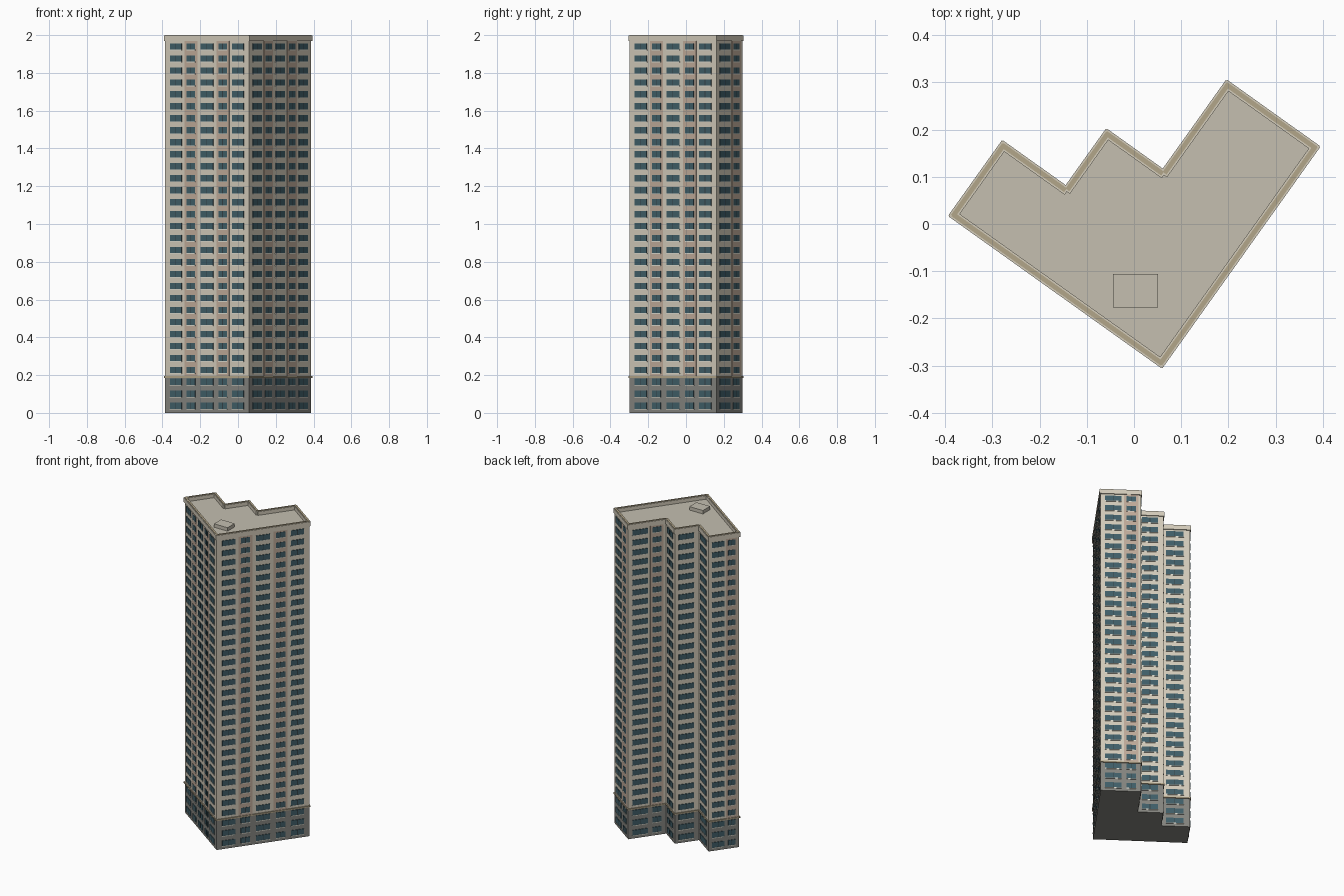
import bpy, bmesh, math
from mathutils import Vector, Matrix

if "Cube" in bpy.data.objects:
    bpy.data.objects.remove(bpy.data.objects["Cube"])

ANG = math.radians(35.5)
U = Vector((math.cos(ANG), -math.sin(ANG), 0))
V = Vector((math.sin(ANG), math.cos(ANG), 0))
ORIGIN = Vector((-0.394, 0.017, 0))
POD, ROOF, TOP = 0.19, 1.974, 2.0
FLOORS = 31
PITCH = 1.966 / FLOORS


def mat(name, rgb):
    m = bpy.data.materials.new(name)
    lin = [c / 12.92 if c < 0.04 else ((c + 0.055) / 1.055) ** 2.4 for c in rgb]
    m.diffuse_color = (*lin, 1)
    m.use_nodes = True
    m.node_tree.nodes["Principled BSDF"].inputs["Base Color"].default_value = m.diffuse_color
    return m


CREAM = mat("cream wall", (0.83, 0.80, 0.73))
PINK = mat("pinkish panel", (0.75, 0.67, 0.60))
GREY = mat("podium grey", (0.52, 0.52, 0.50))
GLASS = mat("teal glass", (0.25, 0.37, 0.41))
FRAME = mat("dark frame", (0.20, 0.25, 0.27))
SILL = mat("pale sill", (0.86, 0.85, 0.80))
TRIM = mat("tan trim", (0.70, 0.65, 0.54))
DECK = mat("roof deck", (0.77, 0.75, 0.69))

# Stepped footprint in the building's own axes, counter-clockwise
FOOT = [(.006, .006), (.551, .006), (.551, .572), (.318, .572),
        (.318, .340), (.171, .340), (.171, .192), (.006, .192)]
CORNERS = [ORIGIN + U * a + V * b for a, b in FOOT]


def finish(name, bm, material):
    me = bpy.data.meshes.new(name)
    bm.to_mesh(me)
    bm.free()
    me.materials.append(material)
    ob = bpy.data.objects.new(name, me)
    bpy.context.collection.objects.link(ob)
    return ob


def prism(name, z0, z1, material):
    bm = bmesh.new()
    f = bm.faces.new([bm.verts.new(p + Vector((0, 0, z0))) for p in CORNERS])
    r = bmesh.ops.extrude_face_region(bm, geom=[f])
    top = [g for g in r["geom"] if isinstance(g, bmesh.types.BMVert)]
    bmesh.ops.translate(bm, verts=top, vec=(0, 0, z1 - z0))
    bmesh.ops.recalc_face_normals(bm, faces=bm.faces)
    return finish(name, bm, material)


def wall_box(bm, edge, s0, s1, d0, d1, z0, z1):
    """Box on a wall: s along the wall, d outward, z up."""
    p, t, n, _ = edge
    c = p + t * (s0 + s1) / 2 + n * (d0 + d1) / 2 + Vector((0, 0, (z0 + z1) / 2))
    m = Matrix.Identity(4)
    for i, ax in enumerate((t * (s1 - s0), n * (d1 - d0), Vector((0, 0, z1 - z0)))):
        m.col[i] = (*ax, 0)
    m.col[3] = (*c, 1)
    r = bmesh.ops.create_cube(bm, size=1, matrix=m)
    bmesh.ops.recalc_face_normals(bm, faces=list({f for v in r["verts"] for f in v.link_faces}))


EDGES = []
for i, p in enumerate(CORNERS):
    q = CORNERS[(i + 1) % len(CORNERS)]
    t = (q - p).normalized()
    EDGES.append((p, t, Vector((t.y, -t.x, 0)), (q - p).length))

# Main masses
prism("podium", 0, POD, GREY)
prism("tower", POD, ROOF - 0.004, CREAM)
prism("roof_deck", ROOF - 0.004, ROOF, DECK)

# Window positions as fractions of wall length: (start, end, has pink panel)
FIVE = [(.06, .20, 0), (.26, .36, 1), (.425, .575, 0), (.64, .74, 1), (.80, .94, 0)]
TWO = [(.11, .51, 0), (.64, .87, 1)]
ONE = [(.16, .78, 0)]

parts = {k: bmesh.new() for k in ("glass", "frames", "sills", "panels", "parapet", "coping", "ledge")}
for e in EDGES:
    L = e[3]
    bays = FIVE if L > 0.4 else TWO if L > 0.18 else ONE
    # Parapet, its narrow coping strip and the podium ledge
    wall_box(parts["parapet"], e, -.004, L + .004, -.012, .006, ROOF - .006, TOP - .003)
    wall_box(parts["coping"], e, 0, L, -.008, .002, TOP - .003, TOP)
    wall_box(parts["ledge"], e, -.004, L + .004, -.004, .006, POD - .004, POD + .004)
    for a, b, pink in bays:
        s0, s1 = a * L, b * L
        if pink:
            wall_box(parts["panels"], e, s0 - .014, s1 + .014, -.003, .002, POD, ROOF - .006)
        for k in range(FLOORS):
            z = (k + 0.59) * PITCH
            h = 0.0165
            mid = (s0 + s1) / 2
            # Two panes either side of a dark mullion
            wall_box(parts["glass"], e, s0, mid - .002, -.002, .0035, z - h, z + h)
            wall_box(parts["glass"], e, mid + .002, s1, -.002, .0035, z - h, z + h)
            wall_box(parts["frames"], e, mid - .002, mid + .002, -.002, .004, z - h, z + h)
            wall_box(parts["sills"], e, s0 - .001, s1 + .001, -.002, .0045, z - h - .004, z - h)

for name, m in (("glass", GLASS), ("frames", FRAME), ("sills", SILL), ("panels", PINK),
                ("parapet", CREAM), ("coping", TRIM), ("ledge", TRIM)):
    finish(name, parts[name], m)

# Low rooftop hatch, square to the world axes
bm = bmesh.new()
bmesh.ops.create_cube(bm, size=1, matrix=Matrix.Translation((.003, -.141, ROOF + .011))
                      @ Matrix.Diagonal((.095, .071, .022, 1)))
finish("roof_hatch", bm, DECK)
